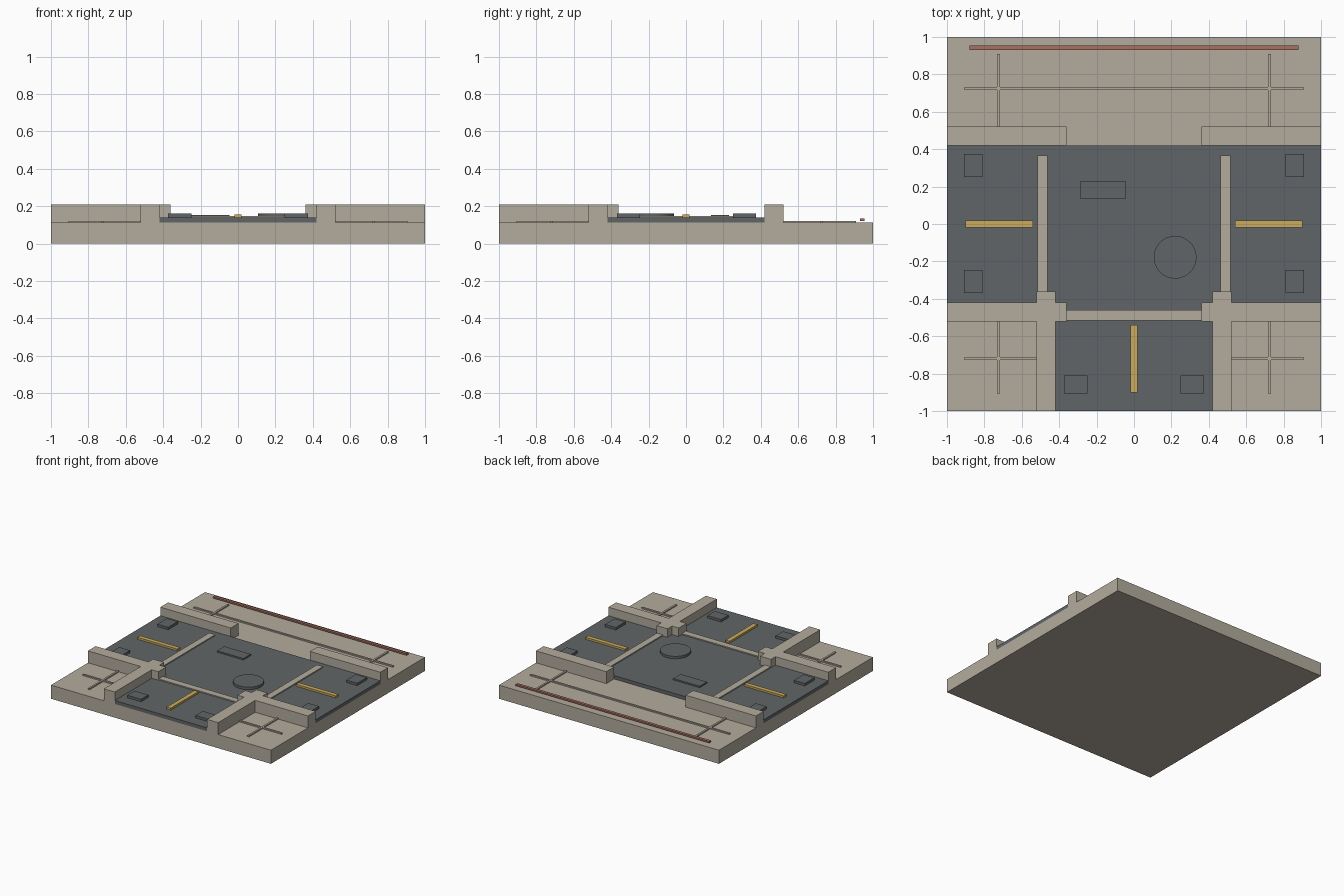
import bpy, math

if "Cube" in bpy.data.objects:
    bpy.data.objects.remove(bpy.data.objects["Cube"])


def material(name, rgb):
    m = bpy.data.materials.new(name)
    m.diffuse_color = (*rgb, 1)
    m.use_nodes = True
    m.node_tree.nodes["Principled BSDF"].inputs["Base Color"].default_value = m.diffuse_color
    return m


STONE = material("warm stone", (0.45, 0.41, 0.34))
ASPHALT = material("dark asphalt", (0.12, 0.13, 0.135))
YELLOW = material("lane yellow", (0.60, 0.41, 0.11))
RED = material("brick red", (0.38, 0.16, 0.12))


def finish(name, mat):
    ob = bpy.context.object
    ob.name = name
    ob.data.materials.append(mat)
    return ob


def box(name, mat, x0, x1, y0, y1, z0, z1):
    bpy.ops.mesh.primitive_cube_add(
        size=1, location=((x0 + x1) / 2, (y0 + y1) / 2, (z0 + z1) / 2))
    bpy.context.object.scale = (x1 - x0, y1 - y0, z1 - z0)
    bpy.ops.object.transform_apply(location=False, rotation=False, scale=True)
    return finish(name, mat)


def pair(name, mat, x0, x1, *rest):
    # One box on the right and its mirror image on the left
    box(name + "_right", mat, x0, x1, *rest)
    box(name + "_left", mat, -x1, -x0, *rest)


BASE, ROAD = 0.112, 0.14

# Foundation slab
box("base_slab", STONE, -1, 1, -1, 1, 0, BASE)

# T-shaped road: one flat outline extruded upward
outline = [(-1, -0.42), (-0.42, -0.42), (-0.42, -1), (0.42, -1),
           (0.42, -0.42), (1, -0.42), (1, 0.42), (-1, 0.42)]
n = len(outline)
verts = [(x, y, z) for z in (BASE, ROAD) for x, y in outline]
faces = [list(range(n))[::-1], list(range(n, 2 * n))]
faces += [[i, (i + 1) % n, (i + 1) % n + n, i + n] for i in range(n)]
mesh = bpy.data.meshes.new("road")
mesh.from_pydata(verts, [], faces)
mesh.materials.append(ASPHALT)
bpy.context.collection.objects.link(bpy.data.objects.new("road", mesh))

# Low walls: broken back wall, and crossing walls around the front lots
pair("back_wall", STONE, 0.36, 1, 0.42, 0.52, BASE, 0.21)
pair("front_cross_wall", STONE, 0.36, 1, -0.52, -0.42, BASE, 0.21)
pair("front_wall_outer", STONE, 0.42, 0.52, -1, -0.52, BASE, 0.21)
pair("front_wall_tip", STONE, 0.42, 0.52, -0.42, -0.36, BASE, 0.21)

# Pale threshold strips across each arm of the road
pair("side_threshold", STONE, 0.463, 0.517, -0.36, 0.365, ROAD, 0.149)
box("front_threshold", STONE, -0.36, 0.36, -0.515, -0.46, ROAD, 0.149)

# Yellow lane dividers
pair("side_lane_divider", YELLOW, 0.54, 0.90, -0.018, 0.018, ROAD, 0.156)
box("front_lane_divider", YELLOW, -0.018, 0.018, -0.90, -0.54, ROAD, 0.156)

# Raised asphalt pads and centre features
pair("back_pad", ASPHALT, 0.81, 0.908, 0.25, 0.375, ROAD, 0.16)
pair("middle_pad", ASPHALT, 0.81, 0.908, -0.37, -0.245, ROAD, 0.16)
pair("front_pad", ASPHALT, 0.248, 0.373, -0.905, -0.81, ROAD, 0.16)
box("centre_plate", ASPHALT, -0.285, -0.045, 0.135, 0.23, ROAD, 0.152)
bpy.ops.mesh.primitive_cylinder_add(vertices=48, radius=0.114, depth=0.02,
                                    location=(0.22, -0.178, ROAD + 0.01))
finish("round_plate", ASPHALT)
bpy.ops.object.shade_smooth_by_angle(angle=math.radians(30))

# Thin raised paving joints on the lots
J = 0.122
box("back_long_joint", STONE, -0.905, 0.905, 0.717, 0.732, BASE, J)
pair("back_cross_joint", STONE, 0.717, 0.732, 0.52, 0.91, BASE, J)
pair("front_long_joint", STONE, 0.52, 0.905, -0.727, -0.712, BASE, J)
pair("front_cross_joint", STONE, 0.717, 0.732, -0.905, -0.52, BASE, J)

# Red edging rail hovering just above the back lot
box("red_rail", RED, -0.88, 0.88, 0.931, 0.954, 0.121, 0.134)
